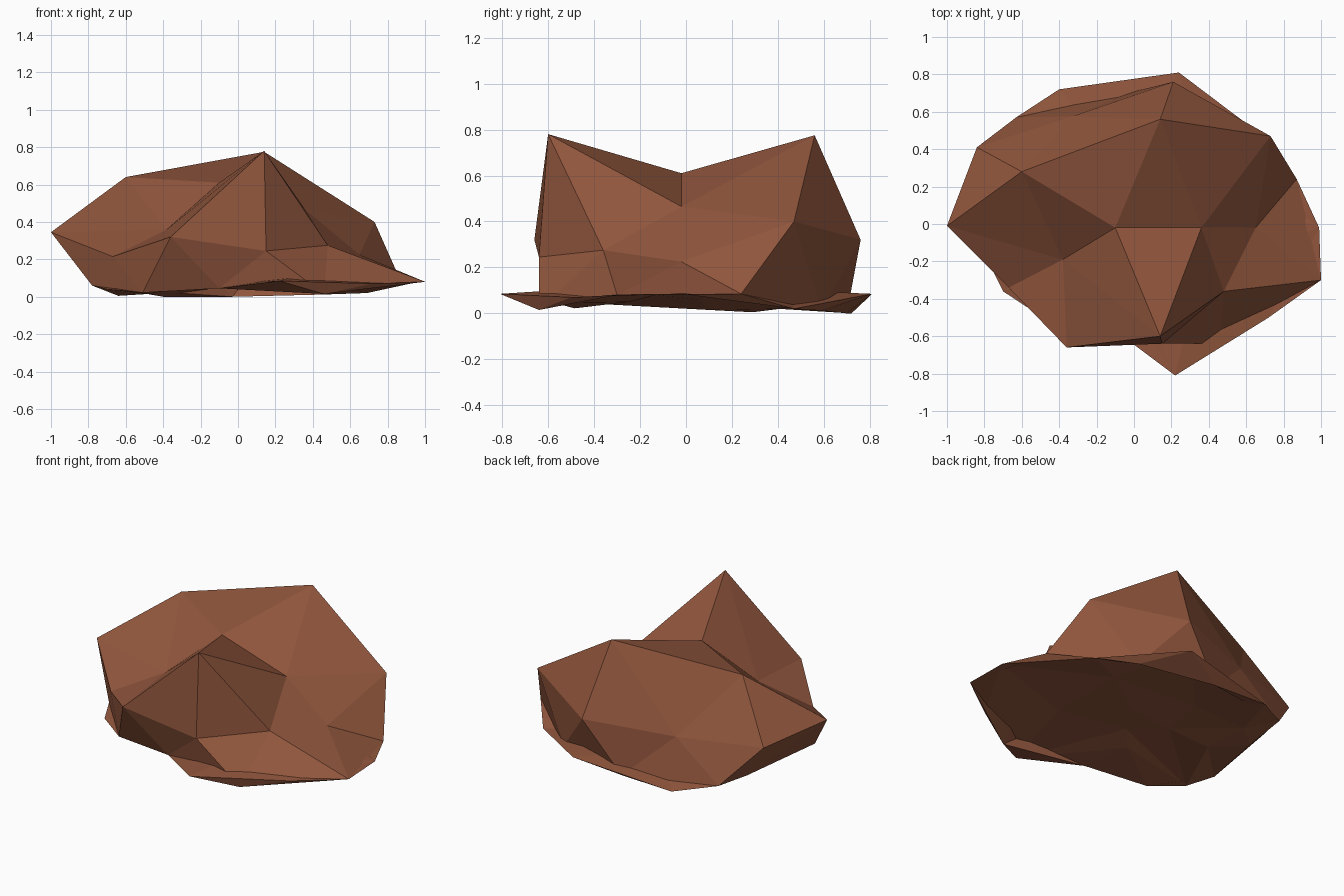
import bpy, bmesh

if "Cube" in bpy.data.objects:
    bpy.data.objects.remove(bpy.data.objects["Cube"])

# Boulder corner points: a dented 42-point ball, grouped by height
points = {
    # twin peaks, saddle and shoulders
    "saddle_l": (-0.10, -0.02, 0.61), "saddle_r": (0.36, -0.02, 0.465),
    "peak_f": (0.14, -0.60, 0.78), "peak_b": (0.14, 0.56, 0.775),
    "shoulder_l": (-0.60, 0.28, 0.64), "dip_l": (-0.38, -0.19, 0.36),
    # waist
    "dip_r": (0.65, -0.02, 0.225), "knee_r": (0.48, -0.36, 0.275),
    "front": (0.15, -0.64, 0.245), "knee_f": (-0.36, -0.66, 0.32),
    "knee_l": (-0.67, -0.34, 0.215), "tip_l": (-1.00, -0.01, 0.345),
    "corner_l": (-0.84, 0.41, 0.28), "dent_b": (-0.33, 0.575, 0.28),
    "back": (0.21, 0.76, 0.32), "shoulder_r": (0.73, 0.47, 0.40),
    # feet of the body
    "foot_r": (1.00, -0.30, 0.08), "foot_fr": (0.46, -0.64, 0.015),
    "foot_f": (-0.10, -0.57, 0.045), "foot_fl": (-0.51, -0.485, 0.022),
    "foot_l": (-0.78, -0.20, 0.06), "foot_bl": (-0.64, 0.29, 0.005),
    "foot_bl2": (-0.63, 0.57, 0.04), "foot_b": (-0.03, 0.70, 0.0),
    "foot_br": (0.46, 0.59, 0.012), "foot_r2": (0.87, 0.24, 0.085),
    # rim of the ledges
    "rim_r": (0.99, -0.02, 0.085), "rim_fr": (0.72, -0.50, 0.07),
    "rim_f": (0.22, -0.81, 0.085), "rim_fl": (-0.16, -0.25, 0.05),
    "rim_l": (-0.70, -0.36, 0.04), "rim_l2": (-0.48, 0.10, 0.015),
    "rim_bl": (-0.50, 0.40, 0.02), "rim_b": (-0.40, 0.72, 0.0),
    "rim_b2": (0.24, 0.81, 0.085), "rim_br": (0.69, 0.47, 0.02),
    # hollow underside
    "under_fr": (0.35, -0.27, 0.12), "under_fl": (-0.05, -0.13, 0.08),
    "under_l": (-0.22, 0.06, 0.06), "under_bl": (-0.17, 0.35, 0.07),
    "under_br": (0.36, 0.25, 0.11), "under_c": (0.07, 0.05, 0.09),
}

# Facets: each hub point fans out to a run of neighbours
fans = [
    # top
    ("saddle_l", "peak_f saddle_r peak_b shoulder_l dip_l peak_f"),
    ("dip_l", "shoulder_l tip_l knee_l knee_f peak_f"),
    ("saddle_r", "peak_f knee_r dip_r shoulder_r peak_b"),
    ("peak_f", "knee_f front knee_r"),
    ("peak_b", "shoulder_r back dent_b shoulder_l"),
    ("shoulder_l", "dent_b corner_l tip_l"),
    # sides
    ("dip_r", "knee_r foot_r foot_r2 shoulder_r"),
    ("knee_r", "foot_r foot_fr front"),
    ("front", "foot_fr foot_f knee_f"),
    ("knee_f", "foot_f foot_fl knee_l"),
    ("knee_l", "foot_fl foot_l tip_l"),
    ("tip_l", "foot_l foot_bl corner_l"),
    ("corner_l", "foot_bl foot_bl2 dent_b"),
    ("dent_b", "foot_bl2 foot_b back"),
    ("back", "foot_b foot_br shoulder_r"),
    ("shoulder_r", "foot_br foot_r2"),
    # ledges
    ("rim_r", "foot_r foot_r2"), ("rim_f", "foot_fr foot_f"),
    ("rim_l", "foot_fl foot_l"), ("rim_bl", "foot_bl foot_bl2"),
    ("rim_b2", "foot_b foot_br"),
    ("rim_fr", "rim_r foot_r foot_fr rim_f"),
    ("rim_fl", "rim_f foot_f foot_fl rim_l"),
    ("rim_l2", "rim_l foot_l foot_bl rim_bl"),
    ("rim_b", "rim_bl foot_bl2 foot_b rim_b2"),
    ("rim_br", "rim_b2 foot_br foot_r2 rim_r"),
    # underside
    ("under_fr", "rim_r rim_fr rim_f under_fl under_c"),
    ("under_fl", "rim_f rim_fl rim_l under_l under_c"),
    ("under_l", "rim_l rim_l2 rim_bl under_bl under_c"),
    ("under_bl", "rim_bl rim_b rim_b2 under_br under_c"),
    ("under_br", "rim_b2 rim_br rim_r under_fr under_c"),
]

bm = bmesh.new()
v = {name: bm.verts.new(co) for name, co in points.items()}
for hub, run in fans:
    run = run.split()
    for a, b in zip(run, run[1:]):
        bm.faces.new((v[hub], v[a], v[b]))
bmesh.ops.recalc_face_normals(bm, faces=bm.faces)
if bm.calc_volume(signed=True) < 0:
    bmesh.ops.reverse_faces(bm, faces=bm.faces)

mesh = bpy.data.meshes.new("boulder")
bm.to_mesh(mesh)
bm.free()

# Single flat clay brown
mat = bpy.data.materials.new("clay brown")
mat.diffuse_color = (0.285, 0.094, 0.047, 1)
mat.use_nodes = True
mat.node_tree.nodes["Principled BSDF"].inputs["Base Color"].default_value = mat.diffuse_color
mesh.materials.append(mat)
boulder = bpy.data.objects.new("boulder", mesh)
bpy.context.collection.objects.link(boulder)
